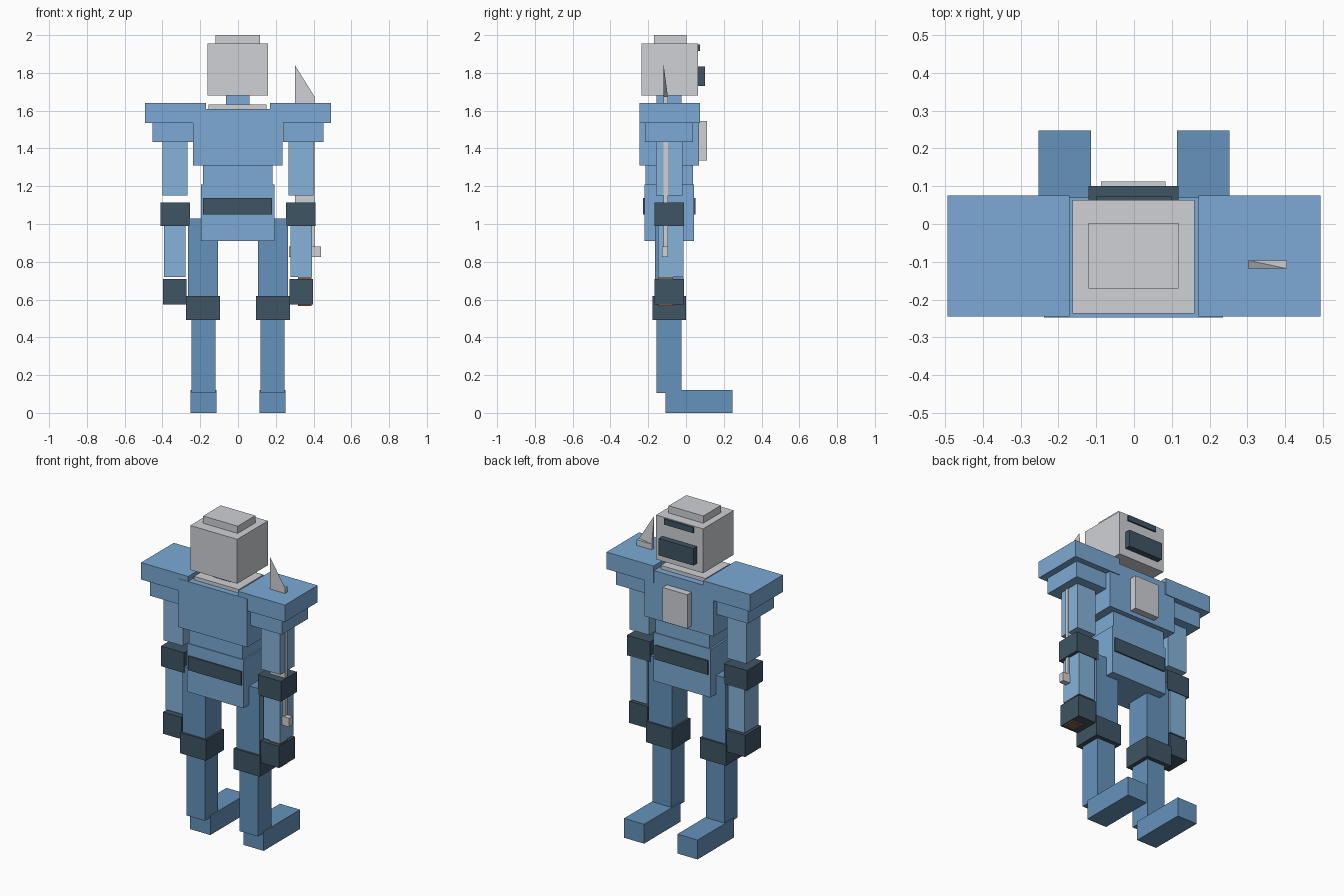
import bpy
import bmesh


def material(name, rgb):
    m = bpy.data.materials.new(name)
    m.diffuse_color = (*rgb, 1)
    return m


BLUE = material("armour_blue", (0.20, 0.40, 0.66))
LIGHT = material("arm_blue", (0.24, 0.45, 0.70))
DEEP = material("leg_blue", (0.13, 0.29, 0.50))
DARK = material("dark_trim", (0.05, 0.09, 0.13))
GREY = material("pale_grey", (0.63, 0.64, 0.67))
BROWN = material("grip_brown", (0.22, 0.12, 0.07))


def box(name, x, y, z, mat, taper_to=None):
    """Box from (min, max) ranges; taper_to adds a pointed tip above it."""
    bm = bmesh.new()
    bmesh.ops.create_cube(bm, size=1)
    for v in bm.verts:
        v.co = [r[0] + (c + 0.5) * (r[1] - r[0]) for c, r in zip(v.co, (x, y, z))]
    if taper_to:
        bm.normal_update()
        top = max(bm.faces, key=lambda f: f.calc_center_median().z)
        bmesh.ops.poke(bm, faces=[top])
        max(bm.verts, key=lambda v: (v.co.z, len(v.link_faces) == 4)).co.z = taper_to
    me = bpy.data.meshes.new(name)
    bm.to_mesh(me)
    bm.free()
    me.materials.append(mat)
    ob = bpy.data.objects.new(name, me)
    bpy.context.collection.objects.link(ob)
    return ob


def pair(name, x, y, z, mat):
    box(name + "_right", x, y, z, mat)
    box(name + "_left", (-x[1], -x[0]), y, z, mat)


# head
box("head", (-0.162, 0.16), (-0.236, 0.064), (1.68, 1.955), GREY)
box("head_cap", (-0.12, 0.117), (-0.17, 0.002), (1.955, 2.0), GREY)
box("visor", (-0.12, 0.117), (0.06, 0.10), (1.73, 1.835), DARK)
box("brow", (-0.10, 0.10), (0.06, 0.073), (1.915, 1.95), DARK)
box("neck", (-0.063, 0.06), (-0.155, -0.025), (1.6, 1.68), BLUE)
box("collar", (-0.155, 0.152), (-0.21, 0.03), (1.6, 1.632), GREY)

# torso
box("chest", (-0.238, 0.235), (-0.247, 0.07), (1.31, 1.61), BLUE)
box("chest_plate", (-0.087, 0.083), (0.068, 0.112), (1.335, 1.545), GREY)
box("waist", (-0.186, 0.183), (-0.215, 0.037), (1.21, 1.31), BLUE)
box("pelvis", (-0.197, 0.192), (-0.22, 0.042), (0.91, 1.21), BLUE)
box("belt", (-0.184, 0.18), (-0.228, 0.05), (1.05, 1.137), DARK)

# arms
pair("shoulder_plate", (0.17, 0.493), (-0.245, 0.075), (1.535, 1.64), BLUE)
pair("shoulder_guard", (0.237, 0.452), (-0.217, 0.038), (1.435, 1.535), BLUE)
pair("upper_arm", (0.267, 0.4), (-0.158, -0.019), (1.15, 1.535), LIGHT)
pair("elbow", (0.253, 0.411), (-0.167, -0.01), (0.99, 1.115), DARK)
pair("forearm", (0.277, 0.392), (-0.148, -0.014), (0.72, 0.99), LIGHT)
pair("hand", (0.272, 0.397), (-0.167, -0.01), (0.575, 0.71), DARK)

# legs
pair("thigh", (0.106, 0.264), (-0.165, -0.012), (0.62, 1.028), DEEP)
pair("knee", (0.095, 0.274), (-0.178, 0.0), (0.492, 0.62), DARK)
pair("shin", (0.119, 0.246), (-0.155, -0.025), (0.105, 0.492), DEEP)
pair("foot", (0.114, 0.252), (-0.108, 0.247), (0.0, 0.12), DEEP)

# sword held along the arm
box("sword_blade", (0.302, 0.405), (-0.118, -0.096), (0.88, 1.675), GREY, 1.84)
box("sword_guard", (0.27, 0.44), (-0.128, -0.094), (0.825, 0.88), GREY)
box("sword_grip", (0.317, 0.39), (-0.145, -0.07), (0.567, 0.825), BROWN)
